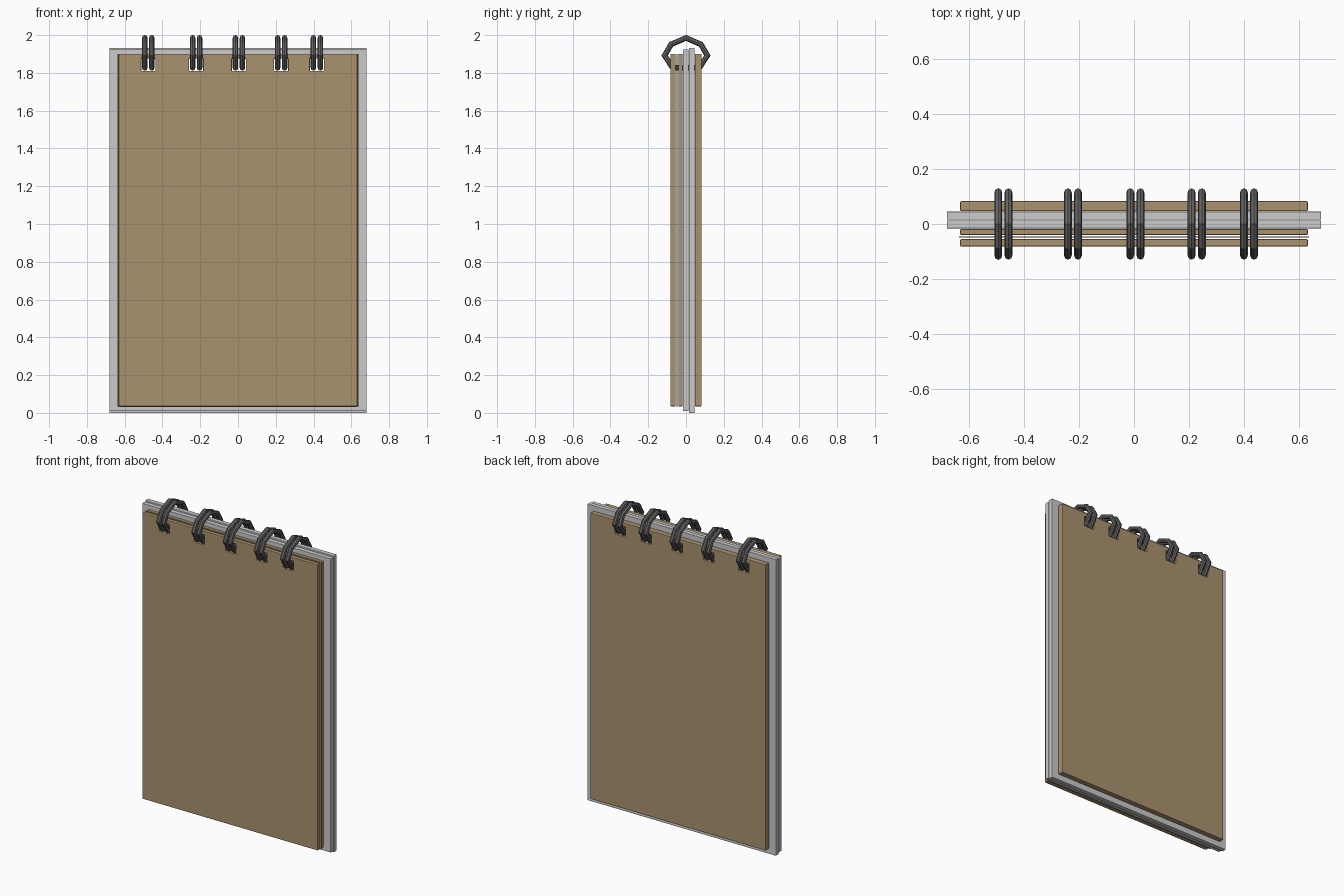
import bpy, bmesh, math
from mathutils import Vector

if "Cube" in bpy.data.objects:
    bpy.data.objects.remove(bpy.data.objects["Cube"])

RING_X = [-0.475, -0.222, 0.005, 0.228, 0.418]
HOLE_HALF, HOLE_Z0, HOLE_Z1 = 0.037, 1.81, 1.875


def material(name, color):
    m = bpy.data.materials.new(name)
    m.diffuse_color = color
    m.use_nodes = True
    m.node_tree.nodes["Principled BSDF"].inputs["Base Color"].default_value = m.diffuse_color
    return m


def add_object(name, bm, mat=None):
    bmesh.ops.recalc_face_normals(bm, faces=bm.faces)
    me = bpy.data.meshes.new(name)
    bm.to_mesh(me)
    bm.free()
    ob = bpy.data.objects.new(name, me)
    bpy.context.collection.objects.link(ob)
    if mat:
        me.materials.append(mat)
    return ob


def punched_board(name, half_w, y0, y1, z0, z1, mat=None, bevel=0.004):
    """Flat board with a row of square holes near the top edge."""
    xs = [-half_w] + [x + s * HOLE_HALF for x in RING_X for s in (-1, 1)] + [half_w]
    zs = [z0, HOLE_Z0, HOLE_Z1, z1]
    bm = bmesh.new()
    grid = [[bm.verts.new((x, y0, z)) for z in zs] for x in xs]
    for i in range(len(xs) - 1):
        for j in range(3):
            if j == 1 and i % 2 == 1:
                continue  # hole
            bm.faces.new((grid[i][j], grid[i + 1][j], grid[i + 1][j + 1], grid[i][j + 1]))
    ext = bmesh.ops.extrude_face_region(bm, geom=bm.faces[:], use_keep_orig=True)
    moved = [g for g in ext["geom"] if isinstance(g, bmesh.types.BMVert)]
    bmesh.ops.translate(bm, verts=moved, vec=(0, y1 - y0, 0))
    ob = add_object(name, bm, mat)
    if bevel:
        mod = ob.modifiers.new("soft_edges", 'BEVEL')
        mod.width, mod.segments = bevel, 2
        mod.limit_method, mod.angle_limit = 'ANGLE', math.radians(40)
    return ob


def wire_loop(name, x, mat, radius=0.0145, sides=8):
    """Closed faceted wire following a (y, z) path, mitred at each corner."""
    half = [(0.079, 1.951), (0.113, 1.892), (0.07, 1.826)]
    path = [(0, 1.985)] + half + [(-y, z) for y, z in reversed(half)]
    pts = [Vector((x, y, z)) for y, z in path]
    n = len(pts)
    bm = bmesh.new()
    rings = []
    for i, p in enumerate(pts):
        a, b = (p - pts[i - 1]).normalized(), (pts[(i + 1) % n] - p).normalized()
        tangent = (a + b).normalized()
        side = Vector((1, 0, 0))
        out = side.cross(tangent) / max(0.6, a.dot(tangent))
        rings.append([bm.verts.new(p + radius * (math.cos(t) * side + math.sin(t) * out))
                      for t in (2 * math.pi * k / sides for k in range(sides))])
    for i in range(n):
        r, s = rings[i], rings[(i + 1) % n]
        for k in range(sides):
            m = (k + 1) % sides
            bm.faces.new((r[k], r[m], s[m], s[k]))
    return add_object(name, bm, mat)


card = material("brown_card", (0.40, 0.29, 0.155, 1))
wire = material("dark_wire", (0.13, 0.13, 0.13, 1))

# Front cover: two boards with a slightly wider thin sheet between them
punched_board("front_cover", 0.632, -0.082, -0.055, 0.035, 1.90, card)
punched_board("front_inner_sheet", 0.637, -0.049, -0.045, 0.03, 1.90, card, 0)
punched_board("front_inner_board", 0.632, -0.040, -0.018, 0.035, 1.90, card)

# Paper blocks
punched_board("front_pages", 0.68, -0.016, 0.013, 0.01, 1.925, None, 0.002)
punched_board("back_pages", 0.68, 0.016, 0.045, 0.0, 1.932, None, 0.002)

# Back cover
punched_board("back_cover", 0.632, 0.047, 0.083, 0.035, 1.90, card)

# Paired binding wires
for i, cx in enumerate(RING_X):
    for side, dx in (("left", -0.0185), ("right", 0.0185)):
        wire_loop(f"binding_ring_{i + 1}_{side}", cx + dx, wire)
